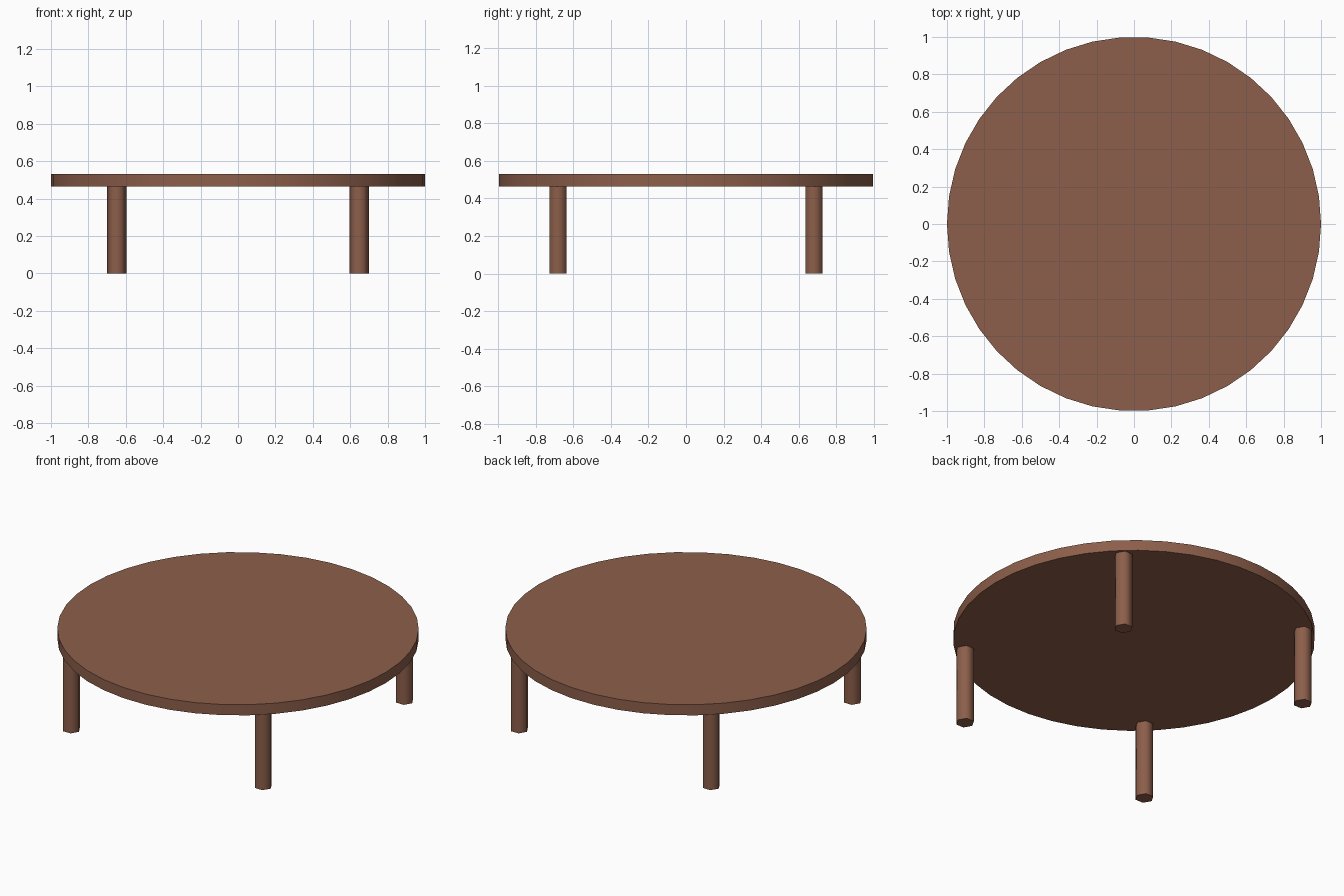
import bpy
import math

if "Cube" in bpy.data.objects:
    bpy.data.objects.remove(bpy.data.objects["Cube"])

# One wood colour for the whole table
wood = bpy.data.materials.new("brown_wood")
wood.diffuse_color = (0.264, 0.113, 0.069, 1.0)
wood.use_nodes = True
wood.node_tree.nodes["Principled BSDF"].inputs["Base Color"].default_value = wood.diffuse_color


def cylinder(name, sides, radius, x, y, z0, z1):
    """Smooth-sided prism with a vertex on the +x axis."""
    bpy.ops.mesh.primitive_cylinder_add(
        vertices=sides, radius=radius, depth=z1 - z0,
        location=(x, y, (z0 + z1) / 2))
    obj = bpy.context.object
    obj.name = name
    # Blender starts the ring on the y axis, so turn it onto the x axis
    obj.rotation_euler.z = math.pi / 2
    bpy.ops.object.transform_apply(location=False, rotation=True, scale=False)
    obj.data.materials.append(wood)
    bpy.ops.object.shade_smooth_by_angle(angle=math.radians(65))
    return obj


# Round top
cylinder("tabletop", 42, 1.0, 0, 0, 0.465, 0.53)

# Four hexagonal legs
for side, sx in (("left", -1), ("right", 1)):
    for end, sy in (("front", -1), ("back", 1)):
        cylinder(f"{end}_{side}_leg", 6, 0.0515, sx * 0.648, sy * 0.682, 0.0, 0.466)
